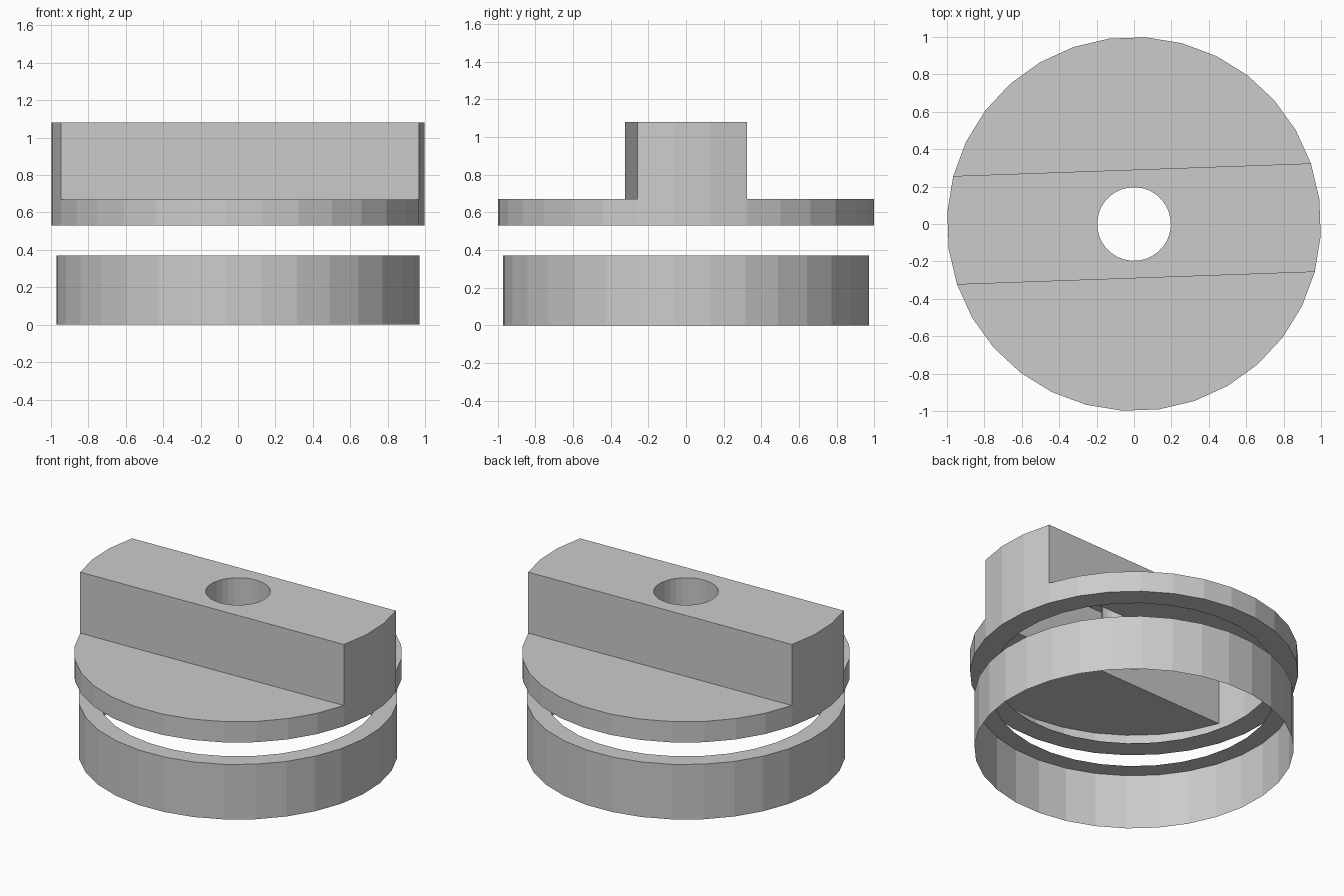
import bpy, bmesh, math

if "Cube" in bpy.data.objects:
    bpy.data.objects.remove(bpy.data.objects["Cube"])

SIDES = 32
PHASE = math.radians(-3.6)


def loop(bm, radius, z, phase=PHASE):
    """Ring of vertices at one height."""
    step = 2 * math.pi / SIDES
    return [bm.verts.new((radius * math.cos(phase + i * step),
                          radius * math.sin(phase + i * step), z))
            for i in range(SIDES)]


def bridge(bm, a, b):
    """Band of quads between two closed loops."""
    for i in range(SIDES):
        j = (i + 1) % SIDES
        bm.faces.new((a[i], a[j], b[j], b[i]))


def finish(bm, name):
    bmesh.ops.recalc_face_normals(bm, faces=bm.faces[:])
    mesh = bpy.data.meshes.new(name)
    bm.to_mesh(mesh)
    bm.free()
    obj = bpy.data.objects.new(name, mesh)
    bpy.context.collection.objects.link(obj)
    return obj


# Lower collar: thin open wall with an inward lip on top
bm = bmesh.new()
bottom, top, lip = loop(bm, 0.973, 0), loop(bm, 0.973, 0.37), loop(bm, 0.855, 0.37)
bridge(bm, bottom, top)
bridge(bm, top, lip)
finish(bm, "lower_collar")

# Upper cap: bottom lip, rim wall and two deck segments beside the grip
bm = bmesh.new()
lip, low, deck = loop(bm, 0.855, 0.53), loop(bm, 1.0, 0.53), loop(bm, 1.0, 0.67)
bridge(bm, lip, low)
bridge(bm, low, deck)
bm.faces.new(deck[2:16])
bm.faces.new(deck[18:32])

# Hollow grip: walls rise from the deck edges and the rim between them
grip_ids = [31, 0, 1, 2, 15, 16, 17, 18]
base = [deck[i] for i in grip_ids]
crown = [bm.verts.new((v.co.x, v.co.y, 1.08)) for v in base]
for i in range(len(base)):
    j = (i + 1) % len(base)
    bm.faces.new((base[i], base[j], crown[j], crown[i]))

# Grip top with a round bore running down through it
bore_top, bore_low = loop(bm, 0.197, 1.08), loop(bm, 0.197, 0.67)
bridge(bm, bore_top, bore_low)
edges = []
for ring in (crown, bore_top):
    for i, v in enumerate(ring):
        w = ring[(i + 1) % len(ring)]
        edges.append(bm.edges.get((v, w)))
bmesh.ops.triangle_fill(bm, edges=edges, use_beauty=True, use_dissolve=False,
                        normal=(0, 0, 1))
finish(bm, "grip_cap")
